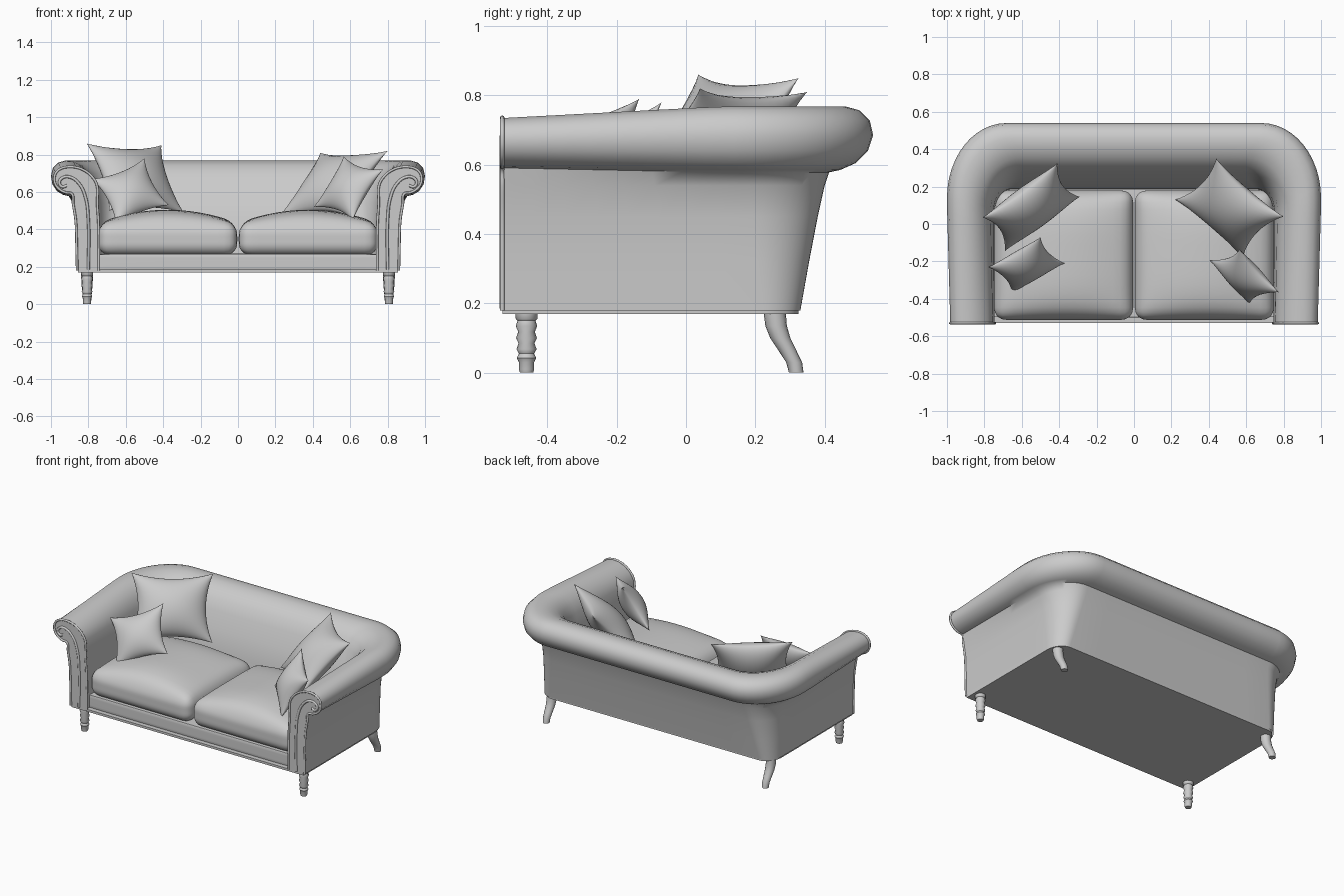
import bpy, bmesh, math
from mathutils import Vector

if "Cube" in bpy.data.objects:
    bpy.data.objects.remove(bpy.data.objects["Cube"])

FRONT = -0.53


def finish(name, bm, angle=50):
    bmesh.ops.remove_doubles(bm, verts=bm.verts, dist=1e-5)
    bmesh.ops.recalc_face_normals(bm, faces=bm.faces)
    me = bpy.data.meshes.new(name)
    bm.to_mesh(me)
    bm.free()
    ob = bpy.data.objects.new(name, me)
    bpy.context.collection.objects.link(ob)
    bpy.ops.object.select_all(action='DESELECT')
    bpy.context.view_layer.objects.active = ob
    ob.select_set(True)
    bpy.ops.object.shade_smooth_by_angle(angle=math.radians(angle))
    return ob


def loft(bm, rows, closed=False):
    vs = [[bm.verts.new(p) for p in r] for r in rows]
    n = len(rows[0])
    for a, b in zip(vs, vs[1:]):
        for i in range(n if closed else n - 1):
            j = (i + 1) % n
            bm.faces.new((a[i], a[j], b[j], b[i]))
    return vs


def sag(x, y, z):
    # the roll gets slimmer and lower towards the arm fronts
    if z > 0.57:
        f = min(1, max(0, (0.1 - y) / 0.64))
        z += f * (0.01 - 0.042 * (z - 0.59) / 0.17)
        x *= 1 - 0.018 * f
    return Vector((x, y, z))


def u_path(X, Y, R, z):
    ry = R * 1.25
    half = [(X, FRONT + (Y - ry - FRONT) * i / 8) for i in range(8)]
    for i in range(13):
        a = math.pi / 2 * i / 12
        half.append((X - R + R * math.cos(a), Y - ry + ry * math.sin(a)))
    half += [((X - R) * (1 - i / 4), Y) for i in range(1, 5)]
    pts = half + [(-x, y) for x, y in half[-2::-1]]
    return [sag(x, y, z) for x, y in pts]


# Shell: half width, back depth, corner radius, height, from outside to inside
LEVELS = [(.86, .33, .09, .18), (.863, .355, .12, .32), (.868, .38, .15, .45), (.882, .4, .18, .54),
          (.905, .413, .2, .578), (.935, .445, .24, .585), (.968, .49, .28, .605),
          (.992, .525, .31, .64), (1, .54, .32, .685), (.99, .53, .31, .728),
          (.962, .5, .29, .757), (.925, .46, .27, .768), (.88, .41, .25, .764),
          (.835, .355, .23, .742), (.795, .31, .2, .7), (.768, .275, .17, .64),
          (.752, .235, .14, .54), (.745, .19, .1, .42), (.745, .18, .08, .18)]
bm = bmesh.new()
grid = loft(bm, [u_path(*l) for l in LEVELS])
for k in (0, -1):
    bm.faces.new([r[k] for r in grid])
finish("arms_and_back", bm)

# Base plate closing the underside
bm = bmesh.new()
outline = u_path(.855, .325, .09, .17)
a, b = loft(bm, [outline, [p + Vector((0, 0, .015)) for p in outline]], True)
bm.faces.new(a)
bm.faces.new(b)
finish("base_plate", bm, 30)


def rounded_box(name, lo, hi, r, crown=0, cuts=19):
    lo, hi = Vector(lo), Vector(hi)
    c, h = (lo + hi) / 2, (hi - lo) / 2
    bm = bmesh.new()
    bmesh.ops.create_cube(bm, size=2)
    bmesh.ops.subdivide_edges(bm, edges=bm.edges[:], cuts=cuts, use_grid_fill=True)
    for v in bm.verts:
        u = Vector([math.sin(math.pi / 2 * t) for t in v.co])
        p = Vector([u[i] * h[i] for i in range(3)])
        core = Vector([max(r - h[i], min(h[i] - r, p[i])) for i in range(3)])
        p = core + (p - core).normalized() * r
        if p.z > 0:
            p.z += crown * (p.z / h.z) * (1 - (p.x / h.x) ** 2) * (1 - (p.y / h.y) ** 4)
        v.co = p + c
    finish(name, bm)


# Front rail with seat deck, and the two seat cushions
rounded_box("seat_rail", (-.75, -.5, .18), (.75, .2, .27), .008, cuts=5)
rounded_box("seat_cushion_left", (-.748, -.513, .262), (-.004, .18, .435), .065, .07)
rounded_box("seat_cushion_right", (.004, -.513, .262), (.748, .18, .435), .065, .07)


def pillow(name, c, u, v, t, n=20):
    c, u, v = Vector(c), Vector(u), Vector(v)
    nrm = u.cross(v).normalized()
    bm = bmesh.new()
    for side in (1, -1):
        rows = []
        for i in range(n + 1):
            a = math.sin(math.pi / 2 * (2 * i / n - 1))
            row = []
            for j in range(n + 1):
                b = math.sin(math.pi / 2 * (2 * j / n - 1))
                A = a * (1 - .17 * (1 - b * b))
                B = b * (1 - .17 * (1 - a * a))
                puff = max(0, (1 - a * a) * (1 - b * b)) ** .6
                row.append(c + u * A + v * B + nrm * side * t * puff)
            rows.append(row)
        loft(bm, rows)
    finish(name, bm, 60)


# Scatter pillows: centre, two half-edge vectors, half thickness
pillow("large_pillow_left", (-.55, .09, .675), (.2, .145, -.005), (-.06, .09, .18), .095)
pillow("small_pillow_left", (-.575, -.22, .6), (.14, .08, .055), (-.065, .07, .125), .07)
pillow("large_pillow_right", (.51, .085, .645), (.18, -.155, .005), (.11, .11, .17), .095)
pillow("small_pillow_right", (.59, -.28, .62), (.105, -.115, -.035), (.08, .03, .135), .07)


def leg(name, rings, n=16):
    # rings: centre x, centre y, z, radius
    bm = bmesh.new()
    vs = loft(bm, [[(x + r * math.cos(2 * math.pi * i / n), y + r * math.sin(2 * math.pi * i / n), z)
                    for i in range(n)] for x, y, z, r in rings], True)
    bm.faces.new(vs[0])
    bm.faces.new(vs[-1])
    finish(name, bm)


def piping(name, pts, r):
    cu = bpy.data.curves.new(name, 'CURVE')
    cu.dimensions = '3D'
    cu.bevel_depth = r
    cu.bevel_resolution = 2
    cu.resolution_u = 5
    sp = cu.splines.new('BEZIER')
    sp.bezier_points.add(len(pts) - 1)
    for bp, p in zip(sp.bezier_points, pts):
        bp.co = p
        bp.handle_left_type = bp.handle_right_type = 'AUTO'
    ob = bpy.data.objects.new(name, cu)
    bpy.context.collection.objects.link(ob)


TURNED = [(0, .019), (.01, .022), (.03, .022), (.042, .028), (.055, .022), (.068, .029), (.085, .023),
          (.1, .03), (.118, .024), (.135, .031), (.15, .026), (.155, .031), (.172, .032)]
SABRE = [(.318, 0, .021), (.312, .03, .023), (.292, .065, .026), (.272, .1, .029),
         (.26, .135, .031), (.256, .172, .032)]
SCROLL = [(.8, .185), (.8, .45), (.815, .57), (.85, .645), (.9, .68), (.94, .675),
          (.955, .65), (.94, .628), (.915, .635)]
for s, side in ((-1, "left"), (1, "right")):
    # Turned front leg and curved back leg
    leg("front_leg_" + side, [(s * .807, -.46, z, r) for z, r in TURNED])
    leg("back_leg_" + side, [(s * .807, y, z, r) for y, z, r in SABRE])
    # Piping round the arm front and the scroll inside it
    edge = [sag(l[0], FRONT, l[3]) for l in LEVELS]
    piping("arm_piping_" + side, [(s * p.x, FRONT, p.z) for p in edge], .007)
    piping("arm_scroll_" + side, [(s * x, FRONT, z) for x, z in SCROLL], .008)
